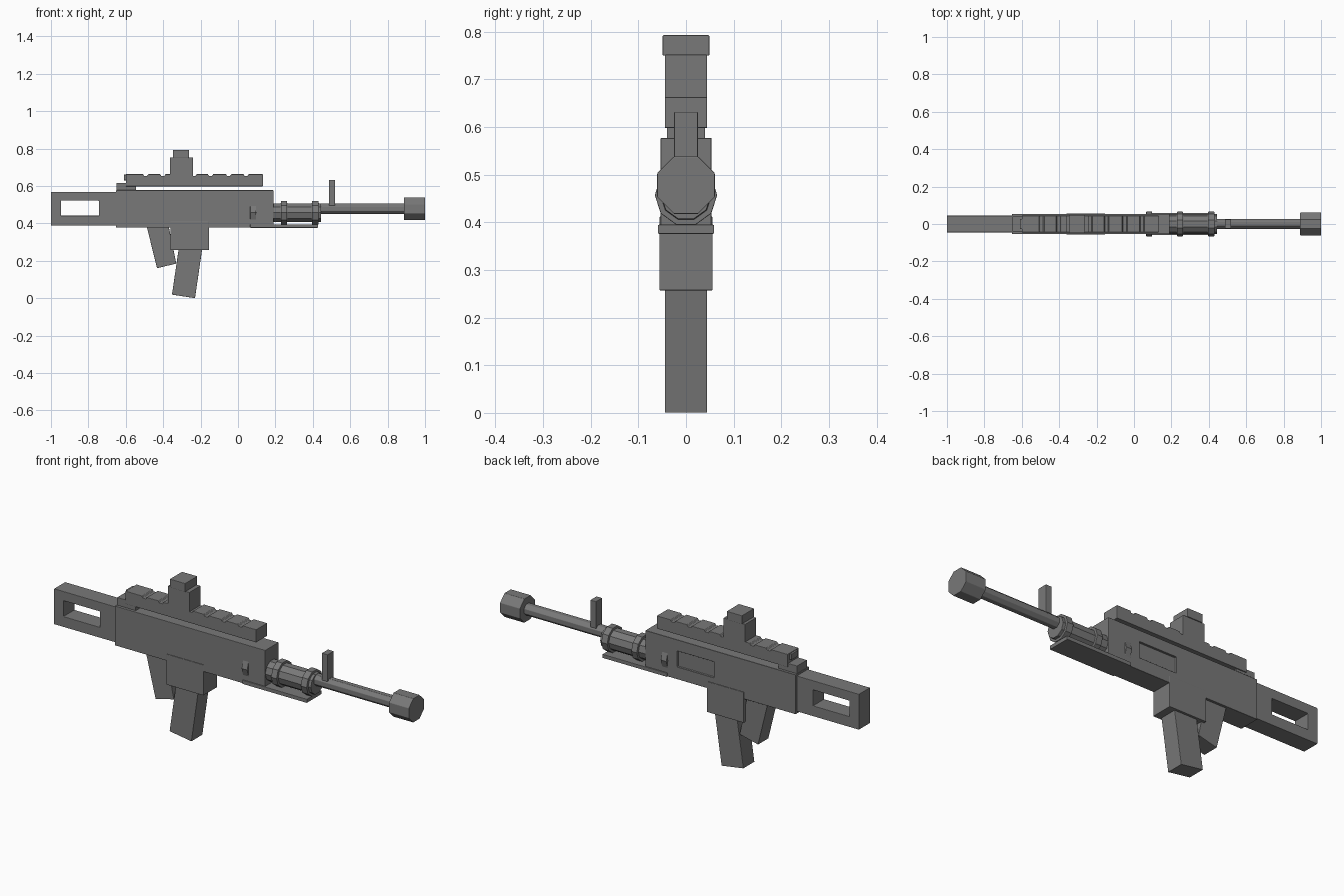
import bpy, bmesh, math

if "Cube" in bpy.data.objects:
    bpy.data.objects.remove(bpy.data.objects["Cube"])

# Dark gunmetal shared by every part
dark = bpy.data.materials.new("gunmetal")
dark.diffuse_color = (0.19, 0.19, 0.19, 1.0)
dark.use_nodes = True
dark.node_tree.nodes["Principled BSDF"].inputs["Base Color"].default_value = dark.diffuse_color


def finish(name, bm):
    bmesh.ops.recalc_face_normals(bm, faces=bm.faces)
    mesh = bpy.data.meshes.new(name)
    bm.to_mesh(mesh)
    bm.free()
    mesh.materials.append(dark)
    ob = bpy.data.objects.new(name, mesh)
    bpy.context.collection.objects.link(ob)
    return ob


def profile(name, pts, hw, y=0.0):
    """Extrude an x-z outline to half width hw either side of y."""
    bm = bmesh.new()
    face = bm.faces.new([bm.verts.new((px, y - hw, pz)) for px, pz in pts])
    ext = bmesh.ops.extrude_face_region(bm, geom=[face])["geom"]
    verts = [v for v in ext if isinstance(v, bmesh.types.BMVert)]
    bmesh.ops.translate(bm, verts=verts, vec=(0, 2 * hw, 0))
    return finish(name, bm)


def box(name, x0, x1, z0, z1, hw, y=0.0):
    return profile(name, [(x0, z0), (x1, z0), (x1, z1), (x0, z1)], hw, y)


def lathe(name, steps, z, sides, turn=0.0):
    """Faceted body along x from (x, radius) steps, with capped ends."""
    bm = bmesh.new()
    rings = []
    for x, r in steps:
        angles = [turn + math.tau * i / sides for i in range(sides)]
        rings.append([bm.verts.new((x, r * math.cos(a), z + r * math.sin(a))) for a in angles])
    for a, b in zip(rings, rings[1:]):
        for i in range(sides):
            j = (i + 1) % sides
            bm.faces.new((a[i], a[j], b[j], b[i]))
    bm.faces.new(rings[0])
    bm.faces.new(rings[-1])
    return finish(name, bm)


def cut(ob, cutter):
    cutter.hide_render = True
    mod = ob.modifiers.new("cut", 'BOOLEAN')
    mod.operation = 'DIFFERENCE'
    mod.solver = 'EXACT'
    mod.object = cutter
    bpy.context.view_layer.objects.active = ob
    bpy.ops.object.modifier_apply(modifier=mod.name)
    bpy.data.objects.remove(cutter)


# Stock with a through window
stock = box("stock", -1.0, -0.645, 0.388, 0.568, 0.0445)
cut(stock, box("stock_cutter", -0.947, -0.743, 0.441, 0.521, 0.1))

# Receiver with a recessed port on the back side
receiver = box("receiver", -0.652, 0.19, 0.377, 0.577, 0.0535)
cut(receiver, box("port_cutter", -0.194, 0.012, 0.44, 0.52, 0.02, 0.0635))

# Magazine well, magazine and grip
box("magazine_well", -0.362, -0.155, 0.257, 0.412, 0.056)
profile("magazine", [(-0.353, 0.019), (-0.23, 0.0), (-0.186, 0.30), (-0.309, 0.319)], 0.0445)
profile("grip", [(-0.433, 0.16), (-0.33, 0.185), (-0.374, 0.40), (-0.492, 0.40)], 0.042)

# Top rail with shallow slots, floating over the receiver from a rear mount
top, floor = 0.663, 0.654
outline = [(-0.6, 0.598), (0.133, 0.598), (0.133, top)]
for x in (0.043, -0.05, -0.147, -0.235, -0.32, -0.402, -0.494):
    outline += [(x + 0.014, top), (x + 0.009, floor), (x - 0.009, floor), (x - 0.014, top)]
outline.append((-0.6, top))
profile("top_rail", outline, 0.0445)
box("rail_mount", -0.65, -0.545, 0.57, 0.616, 0.04)
box("rail_end_lug", -0.61, -0.59, 0.63, 0.66, 0.027)

# Rear sight block and cap
box("sight_base", -0.363, -0.241, 0.64, 0.752, 0.0445)
box("sight_cap", -0.348, -0.262, 0.75, 0.793, 0.049)

# Ten-sided handguard tube with three rings
steps = [(0.05, 0.053)]
for a, b in ((0.065, 0.097), (0.23, 0.262), (0.396, 0.43)):
    steps += [(a, 0.053), (a, 0.0655), (b, 0.0655), (b, 0.053)]
steps.append((0.445, 0.053))
lathe("handguard", steps, 0.457, 10)
box("under_plate", 0.065, 0.427, 0.376, 0.395, 0.059)

# Eight-sided barrel and muzzle, plus front sight post
lathe("barrel", [(0.42, 0.03), (0.9, 0.03)], 0.478, 8, math.pi / 8)
lathe("muzzle", [(0.888, 0.0655), (1.0, 0.0655)], 0.478, 8, math.pi / 8)
box("front_sight", 0.487, 0.519, 0.495, 0.632, 0.025)

# Fine softened edges on every part
for ob in bpy.context.collection.objects:
    bevel = ob.modifiers.new("edge", 'BEVEL')
    bevel.width = 0.002
    bevel.segments = 2
    bevel.limit_method = 'ANGLE'
    bevel.angle_limit = math.radians(40)
